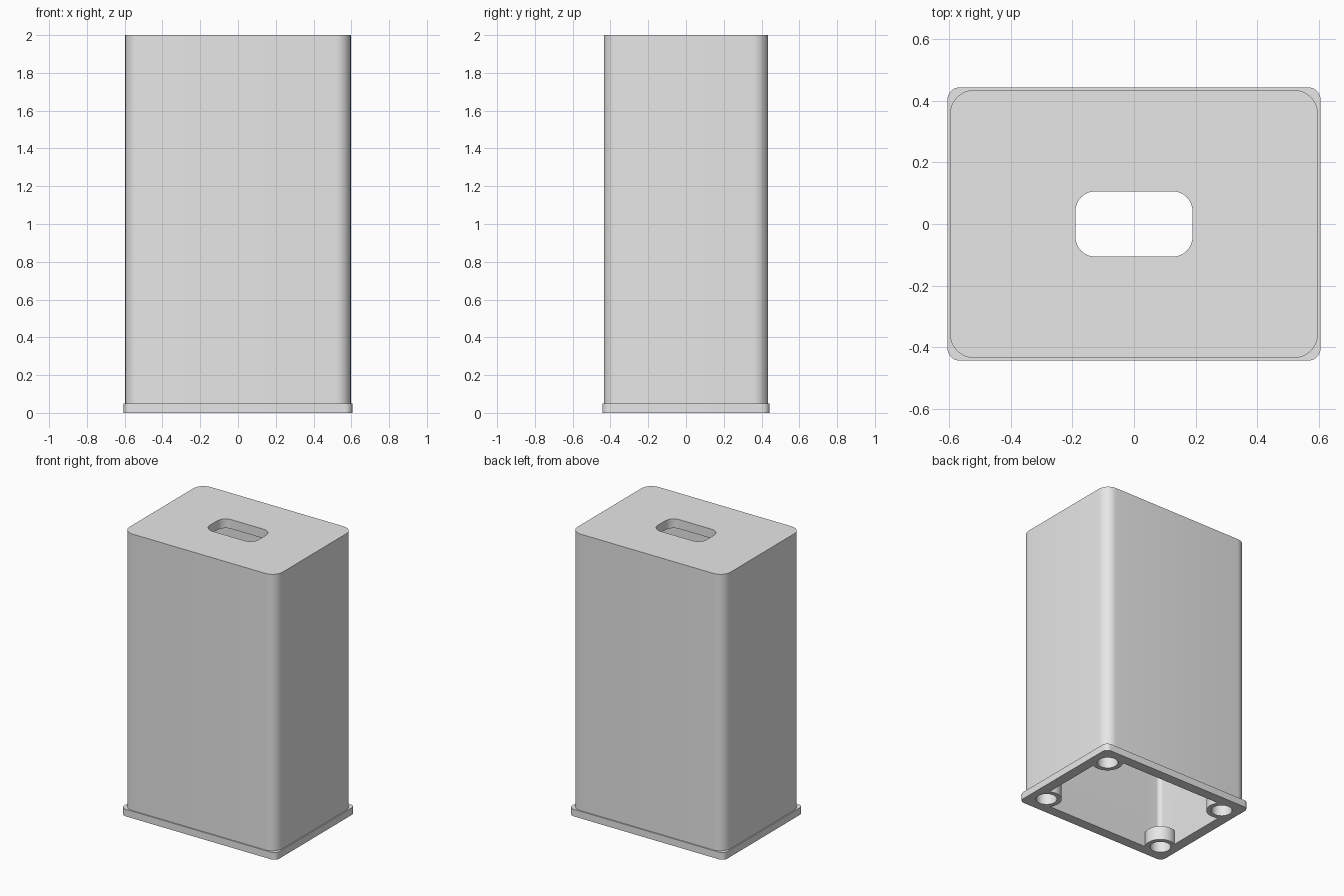
import bpy
import bmesh
from math import pi, cos, sin, radians

cube = bpy.data.objects.get("Cube")
if cube:
    bpy.data.objects.remove(cube, do_unlink=True)

grey = bpy.data.materials.new("light_grey")
grey.use_nodes = True
grey.diffuse_color = (0.8, 0.8, 0.8, 1)
grey.node_tree.nodes["Principled BSDF"].inputs["Base Color"].default_value = (0.8, 0.8, 0.8, 1)

STEPS = 8


def add_object(name, bm):
    bmesh.ops.recalc_face_normals(bm, faces=bm.faces)
    mesh = bpy.data.meshes.new(name)
    bm.to_mesh(mesh)
    bm.free()
    mesh.materials.append(grey)
    obj = bpy.data.objects.new(name, mesh)
    bpy.context.collection.objects.link(obj)
    return obj


def rounded_loop(bm, hx, hy, radius, z):
    """Ring of vertices around a rounded rectangle of half sizes hx, hy."""
    verts = []
    for corner, (sx, sy) in enumerate([(1, 1), (-1, 1), (-1, -1), (1, -1)]):
        for i in range(STEPS + 1):
            a = (corner + i / STEPS) * pi / 2
            verts.append(bm.verts.new((sx * (hx - radius) + radius * cos(a),
                                       sy * (hy - radius) + radius * sin(a), z)))
    return verts


def corner_cylinders(name, radius, bottom, top):
    """One upright cylinder in each corner."""
    bm = bmesh.new()
    for x in (-0.485, 0.485):
        for y in (-0.31, 0.31):
            made = bmesh.ops.create_cone(bm, cap_ends=True, segments=32, radius1=radius,
                                         radius2=radius, depth=top - bottom)
            bmesh.ops.translate(bm, verts=made["verts"], vec=(x, y, (top + bottom) / 2))
    return add_object(name, bm)


def combine(target, tool, operation):
    mod = target.modifiers.new(operation.lower(), "BOOLEAN")
    mod.operation = operation
    mod.solver = "EXACT"
    mod.object = tool
    bpy.context.view_layer.objects.active = target
    bpy.ops.object.modifier_apply(modifier=mod.name)
    bpy.data.objects.remove(tool, do_unlink=True)


# Hollow housing: base flange, outer wall, slot in the top, cavity open below
sections = [
    (0.532, 0.37, 0.03, 0),
    (0.605, 0.443, 0.04, 0),
    (0.605, 0.443, 0.04, 0.05),
    (0.597, 0.435, 0.08, 0.05),
    (0.597, 0.435, 0.08, 2),
    (0.19, 0.106, 0.065, 2),
    (0.19, 0.106, 0.065, 1.935),
    (0.532, 0.37, 0.03, 1.935),
]
bm = bmesh.new()
loops = [rounded_loop(bm, *s) for s in sections]
for k, low in enumerate(loops):
    high = loops[(k + 1) % len(loops)]
    for i in range(len(low)):
        j = (i + 1) % len(low)
        bm.faces.new((low[i], low[j], high[j], high[i]))
housing = add_object("housing", bm)

# Corner bosses with blind holes from below
combine(housing, corner_cylinders("corner_bosses", 0.1, 0, 0.1), "UNION")
combine(housing, corner_cylinders("boss_holes", 0.068, -0.05, 0.085), "DIFFERENCE")

housing.select_set(True)
bpy.context.view_layer.objects.active = housing
bpy.ops.object.shade_smooth_by_angle(angle=radians(30))
